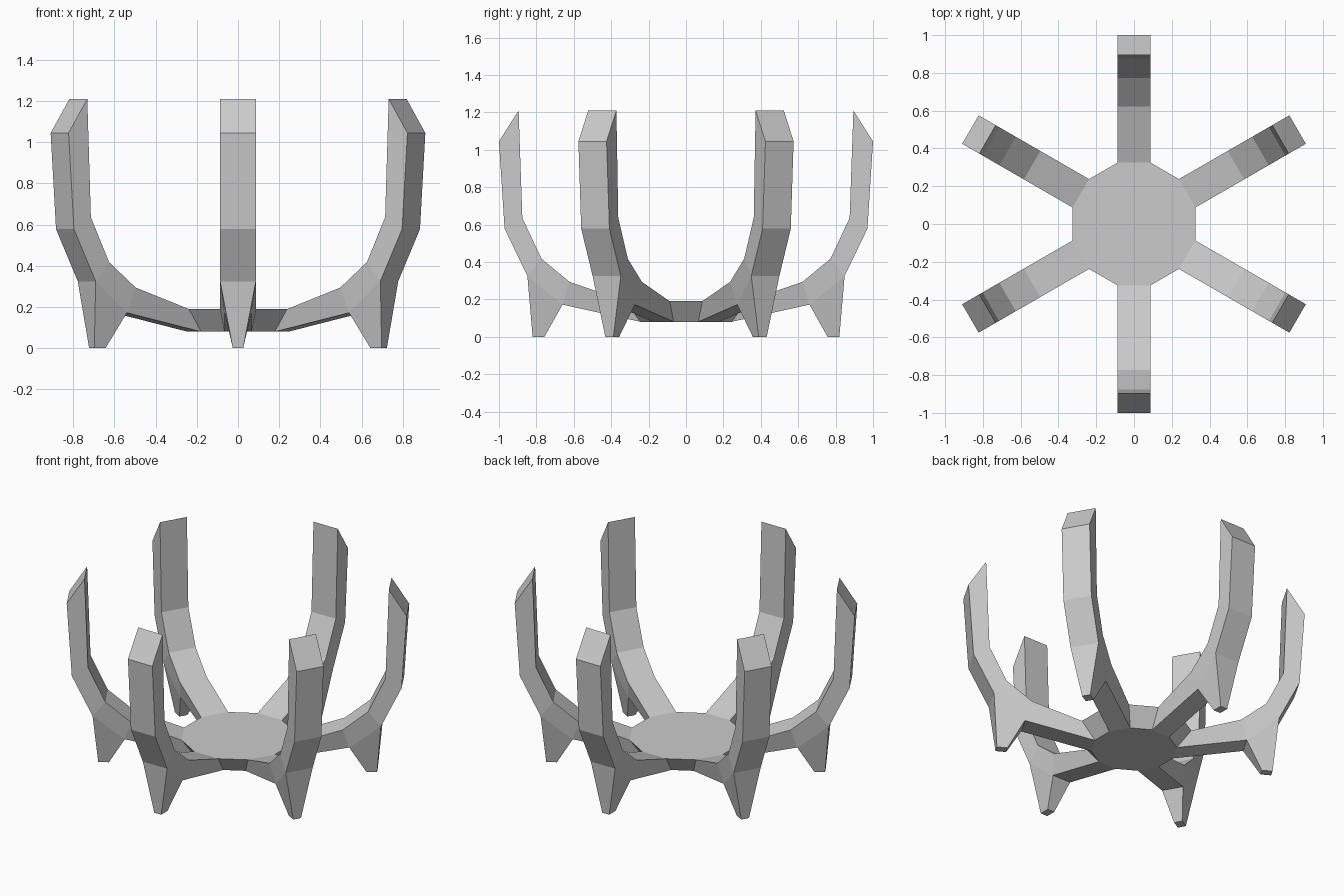
import bpy, bmesh
from math import sin, cos, radians

if "Cube" in bpy.data.objects:
    bpy.data.objects.remove(bpy.data.objects["Cube"])

W, U, F = 0.087, 0.065, 0.025   # half widths: arm, underside, foot sole

# Arm sections: (inner/top point, outer/bottom point), each (radius, z, half width)
SECTIONS = [
    ((0.325, 0.19, W), (0.244, 0.08, U)),
    ((0.623, 0.294, W), (0.66, 0.172, U)),
    ((0.773, 0.418, W), (0.848, 0.325, W)),
    ((0.875, 0.636, W), (0.97, 0.578, W)),
    ((0.895, 1.21, W), (1.0, 1.045, W)),
]
SOLE = ((0.757, 0.0, F), (0.82, 0.0, F))

bm = bmesh.new()


def pair(p, a):
    """Left and right vertices of a profile point on an arm turned to angle a."""
    r, z, w = p
    return [bm.verts.new((r * cos(a) - s * w * sin(a), r * sin(a) + s * w * cos(a), z))
            for s in (-1, 1)]


def bridge(p, q):
    bm.faces.new((p[0], p[1], q[1], q[0]))


def sides(*pts):
    for s in (0, 1):
        bm.faces.new([p[s] for p in pts])


roots = []
for i in range(6):
    a = radians(30 + 60 * i)
    rings = [(pair(t, a), pair(b, a)) for t, b in SECTIONS]
    # curved prong
    for k, ((t0, b0), (t1, b1)) in enumerate(zip(rings, rings[1:])):
        bridge(t0, t1)
        if k != 1:              # the foot grows out of this span
            bridge(b0, b1)
        sides(t0, t1, b1, b0)
    bridge(*rings[-1])
    # tapered foot
    si, so = (pair(p, a) for p in SOLE)
    crotch, heel = rings[1][1], rings[2][1]
    bridge(crotch, si)
    bridge(si, so)
    bridge(so, heel)
    sides(crotch, heel, so, si)
    roots.append(rings[0])

# twelve-sided hub joining the arms
bm.faces.new([v for t, b in roots for v in t])
bm.faces.new([v for t, b in roots for v in b])
for (t0, b0), (t1, b1) in zip(roots, roots[1:] + roots[:1]):
    bm.faces.new((t0[1], t1[0], b1[0], b0[1]))

bmesh.ops.recalc_face_normals(bm, faces=bm.faces[:])
mesh = bpy.data.meshes.new("six_prong_stand")
bm.to_mesh(mesh)
bm.free()
bpy.context.collection.objects.link(bpy.data.objects.new("six_prong_stand", mesh))
